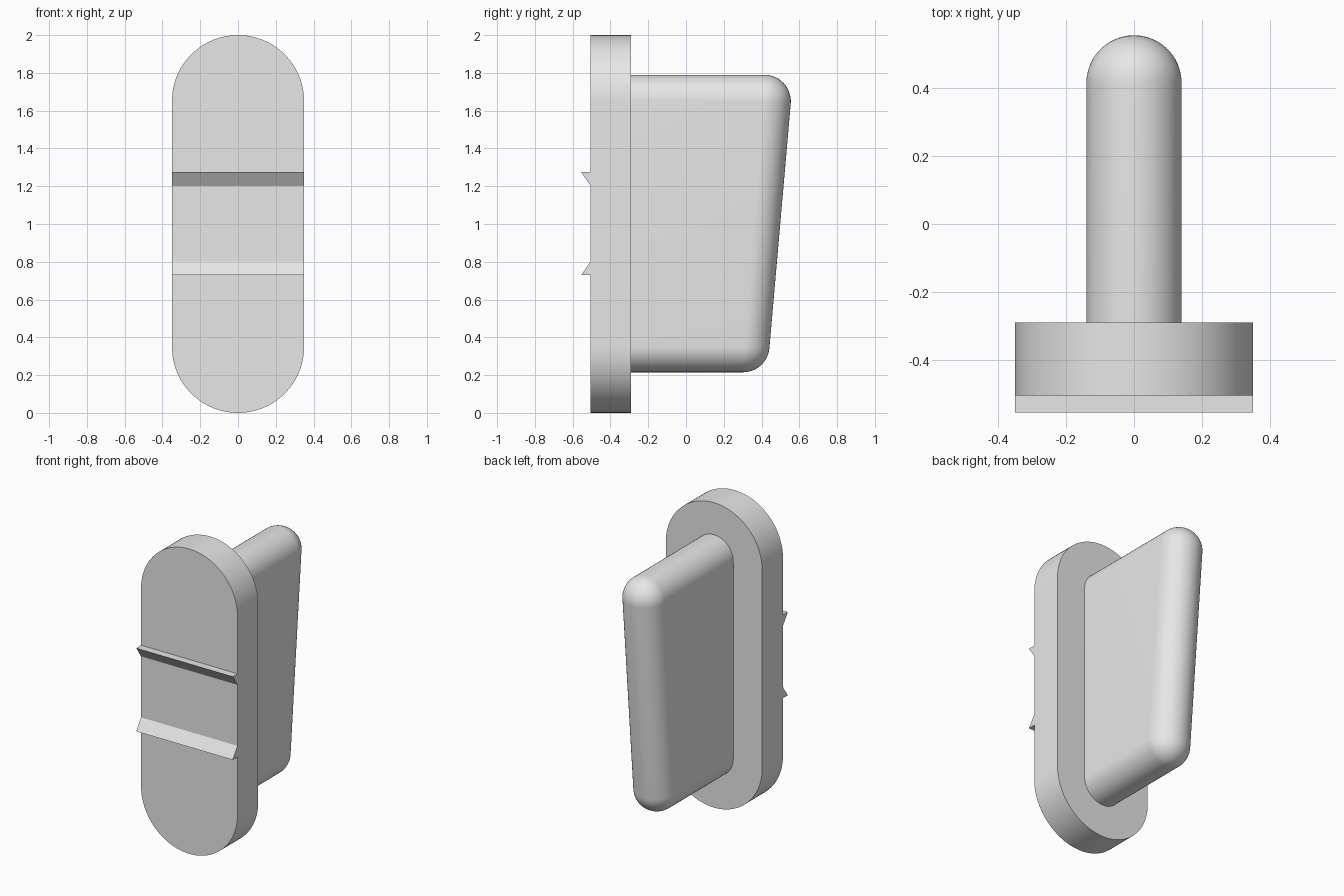
import bpy, bmesh
from math import pi, sin, cos, atan2

if "Cube" in bpy.data.objects:
    bpy.data.objects.remove(bpy.data.objects["Cube"], do_unlink=True)

grey = bpy.data.materials.new("light grey")
grey.use_nodes = True
GREY = (0.8, 0.8, 0.8, 1)
grey.diffuse_color = GREY
grey.node_tree.nodes["Principled BSDF"].inputs["Base Color"].default_value = GREY

BACK, FRONT, TIP = -0.29, -0.505, -0.555   # plate back, plate front, ridge edge
HALF = 0.35                                # plate half width


def finish(name, bm):
    """Turn a bmesh into a grey, sharp-edged smooth object."""
    bmesh.ops.remove_doubles(bm, verts=bm.verts, dist=1e-5)
    bmesh.ops.recalc_face_normals(bm, faces=bm.faces)
    mesh = bpy.data.meshes.new(name)
    bm.to_mesh(mesh)
    bm.free()
    mesh.materials.append(grey)
    obj = bpy.data.objects.new(name, mesh)
    bpy.context.collection.objects.link(obj)
    bpy.ops.object.select_all(action="DESELECT")
    obj.select_set(True)
    bpy.context.view_layer.objects.active = obj
    bpy.ops.object.shade_smooth_by_angle(angle=pi / 6)


def prism(name, points, offset):
    """Extrude a closed outline of 3D points along an offset."""
    bm = bmesh.new()
    face = bm.faces.new([bm.verts.new(p) for p in points])
    top = bmesh.ops.extrude_face_region(bm, geom=[face], use_keep_orig=True)["geom"]
    bmesh.ops.translate(bm, vec=offset,
                        verts=[v for v in top if isinstance(v, bmesh.types.BMVert)])
    finish(name, bm)


def arc(cy, cz, r, start, end, n):
    return [(cy + r * cos(start + (end - start) * i / n),
             cz + r * sin(start + (end - start) * i / n)) for i in range(n + 1)]


# Upright plate with fully rounded ends
outline = arc(0, 2 - HALF, HALF, 0, pi, 48) + arc(0, HALF, HALF, pi, 2 * pi, 48)
prism("mounting_plate", [(x, FRONT, z) for x, z in outline], (0, BACK - FRONT, 0))

# Two mirrored wedge ridges across the plate front
for name, s in (("upper_ridge", 1), ("lower_ridge", -1)):
    profile = [(FRONT, 0.2), (FRONT, 0.273), (TIP, 0.273)]
    prism(name, [(-HALF, y, 1.002 + s * z) for y, z in profile], (2 * HALF, 0, 0))

# Fin: a half-round edge swept round a slanted path
R = 0.14
TOP, LOW = (0.415, 1.65), (0.302, 0.355)
tilt = atan2(LOW[0] - TOP[0], TOP[1] - LOW[1])
STEPS = 24
bm = bmesh.new()
loops = []
for i in range(STEPS + 1):
    a = -pi / 2 + pi * i / STEPS
    d = R * cos(a)
    path = [(BACK, TOP[1] + d)]
    path += arc(*TOP, d, pi / 2, tilt, 14)
    path += arc(*LOW, d, tilt, -pi / 2, 14)
    path += [(BACK, LOW[1] - d)]
    loops.append([bm.verts.new((R * sin(a), y, z)) for y, z in path])
for a, b in zip(loops, loops[1:]):
    for j in range(len(a) - 1):
        bm.faces.new((a[j], a[j + 1], b[j + 1], b[j]))
# Flat sides and the end against the plate
for loop in (loops[0], loops[-1]):
    bm.faces.new((loop[0], loop[1], loop[16], loop[-1]))
bm.faces.new([l[0] for l in loops] + [l[-1] for l in reversed(loops)])
finish("fin", bm)
